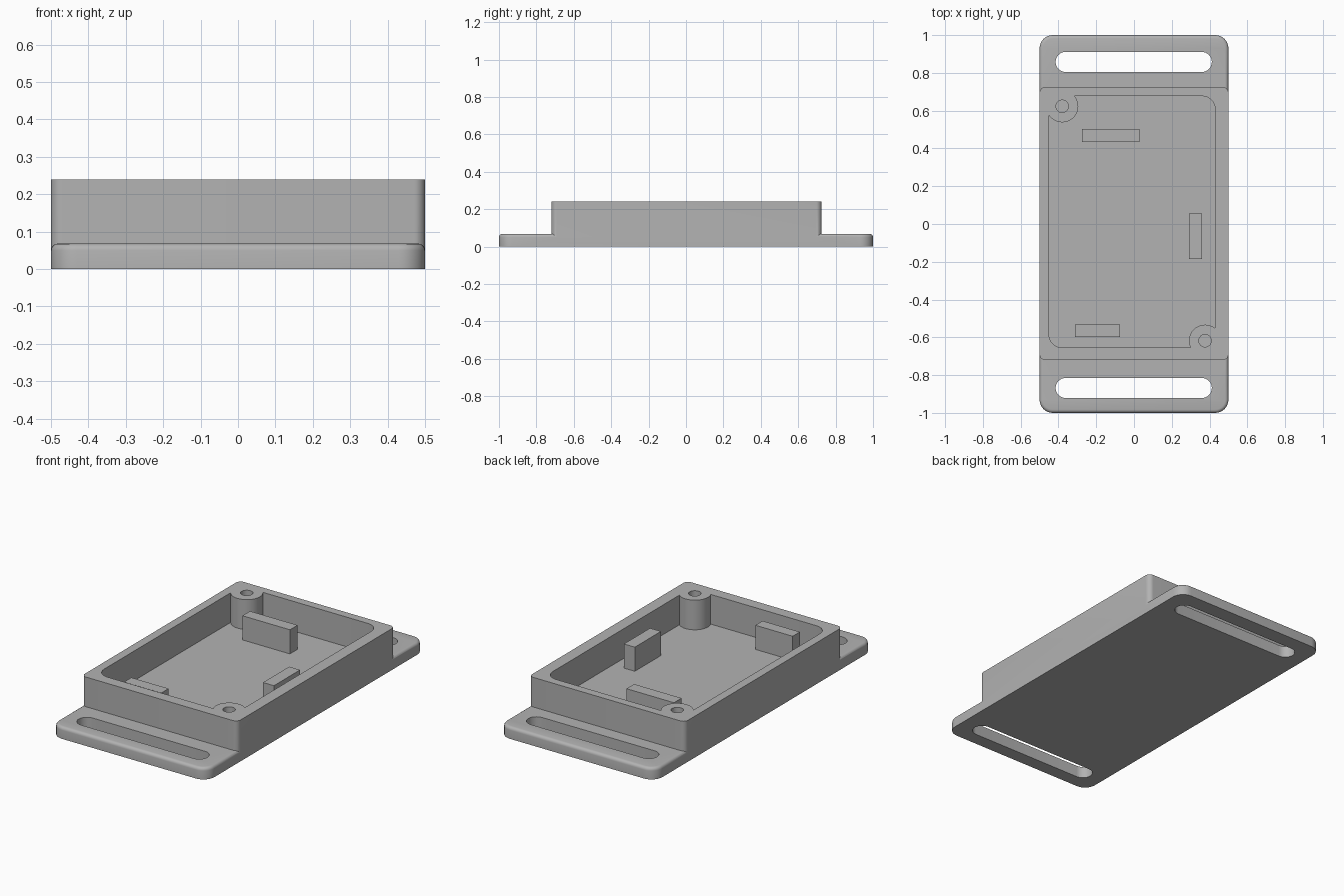
import bpy
import bmesh
from math import pi, cos, sin, radians

if "Cube" in bpy.data.objects:
    bpy.data.objects.remove(bpy.data.objects["Cube"], do_unlink=True)

grey = bpy.data.materials.new("plain grey")
grey.use_nodes = True
colour = (0.45, 0.45, 0.45, 1)
grey.diffuse_color = colour
grey.node_tree.nodes["Principled BSDF"].inputs["Base Color"].default_value = colour

FLOOR, RIM = 0.068, 0.24


def prism(name, x0, x1, y0, y1, z0, z1, radius=0, steps=8, top_round=0):
    """Upright block with rounded corners and an optional rounded top edge."""
    bm = bmesh.new()
    points = []
    if radius:
        corners = [(x1, y1, -1, -1), (x0, y1, 1, -1), (x0, y0, 1, 1), (x1, y0, -1, 1)]
        for i, (x, y, dx, dy) in enumerate(corners):
            for k in range(steps + 1):
                a = (i + k / steps) * pi / 2
                points.append((x + radius * (dx + cos(a)), y + radius * (dy + sin(a)), z0))
    else:
        points = [(x1, y1, z0), (x0, y1, z0), (x0, y0, z0), (x1, y0, z0)]
    base = bm.faces.new([bm.verts.new(p) for p in points])
    bmesh.ops.remove_doubles(bm, verts=bm.verts[:], dist=1e-5)
    base = bm.faces[:][0]
    top = bmesh.ops.extrude_face_region(bm, geom=[base], use_keep_orig=True)["geom"]
    top_verts = [g for g in top if isinstance(g, bmesh.types.BMVert)]
    bmesh.ops.translate(bm, verts=top_verts, vec=(0, 0, z1 - z0))
    if top_round:
        edges = [e for e in bm.edges if all(v in top_verts for v in e.verts)]
        bmesh.ops.bevel(bm, geom=edges, offset=top_round, segments=4,
                        profile=0.5, affect='EDGES')
    bmesh.ops.recalc_face_normals(bm, faces=bm.faces[:])
    mesh = bpy.data.meshes.new(name)
    bm.to_mesh(mesh)
    bm.free()
    mesh.materials.append(grey)
    obj = bpy.data.objects.new(name, mesh)
    bpy.context.collection.objects.link(obj)
    return obj


def cylinder(name, x, y, r, z0, z1):
    return prism(name, x - r, x + r, y - r, y + r, z0, z1, r)


def combine(target, tool, operation):
    """Apply a boolean and discard the tool."""
    tool.hide_render = True
    mod = target.modifiers.new(operation.lower(), 'BOOLEAN')
    mod.operation, mod.solver, mod.object = operation, 'EXACT', tool
    bpy.context.view_layer.objects.active = target
    bpy.ops.object.modifier_apply(modifier=mod.name)
    bpy.data.objects.remove(tool, do_unlink=True)


# Base plate with raised case walls
case = prism("strap_case", -0.5, 0.5, -1, 1, 0, FLOOR, 0.07, top_round=0.018)
combine(case, prism("walls", -0.5, 0.5, -0.72, 0.725, 0.02, RIM, 0.03), 'UNION')

# Open cavity
combine(case, prism("cavity", -0.45, 0.43, -0.655, 0.677, FLOOR, 0.4, 0.07), 'DIFFERENCE')

# Strap slots at both ends
for y in (-0.868, 0.858):
    combine(case, prism("slot", -0.415, 0.412, y - 0.053, y + 0.053, -0.1, 0.2, 0.0529),
            'DIFFERENCE')

# Screw posts in two opposite corners, with blind holes
for x, y in ((-0.38, 0.623), (0.376, -0.618)):
    combine(case, cylinder("post", x, y, 0.085, 0.04, RIM), 'UNION')
    combine(case, cylinder("screw_hole", x, y, 0.033, FLOOR, 0.4), 'DIFFERENCE')

# Support blocks standing on the floor
for x0, x1, y0, y1 in ((-0.275, 0.03, 0.433, 0.503),
                       (0.29, 0.36, -0.185, 0.055),
                       (-0.312, -0.073, -0.598, -0.532)):
    combine(case, prism("block", x0, x1, y0, y1, 0.04, 0.208), 'UNION')

# Smooth the rounded edges, keep the rest sharp
bpy.ops.object.select_all(action='DESELECT')
case.select_set(True)
bpy.context.view_layer.objects.active = case
bpy.ops.object.shade_smooth_by_angle(angle=radians(30))
